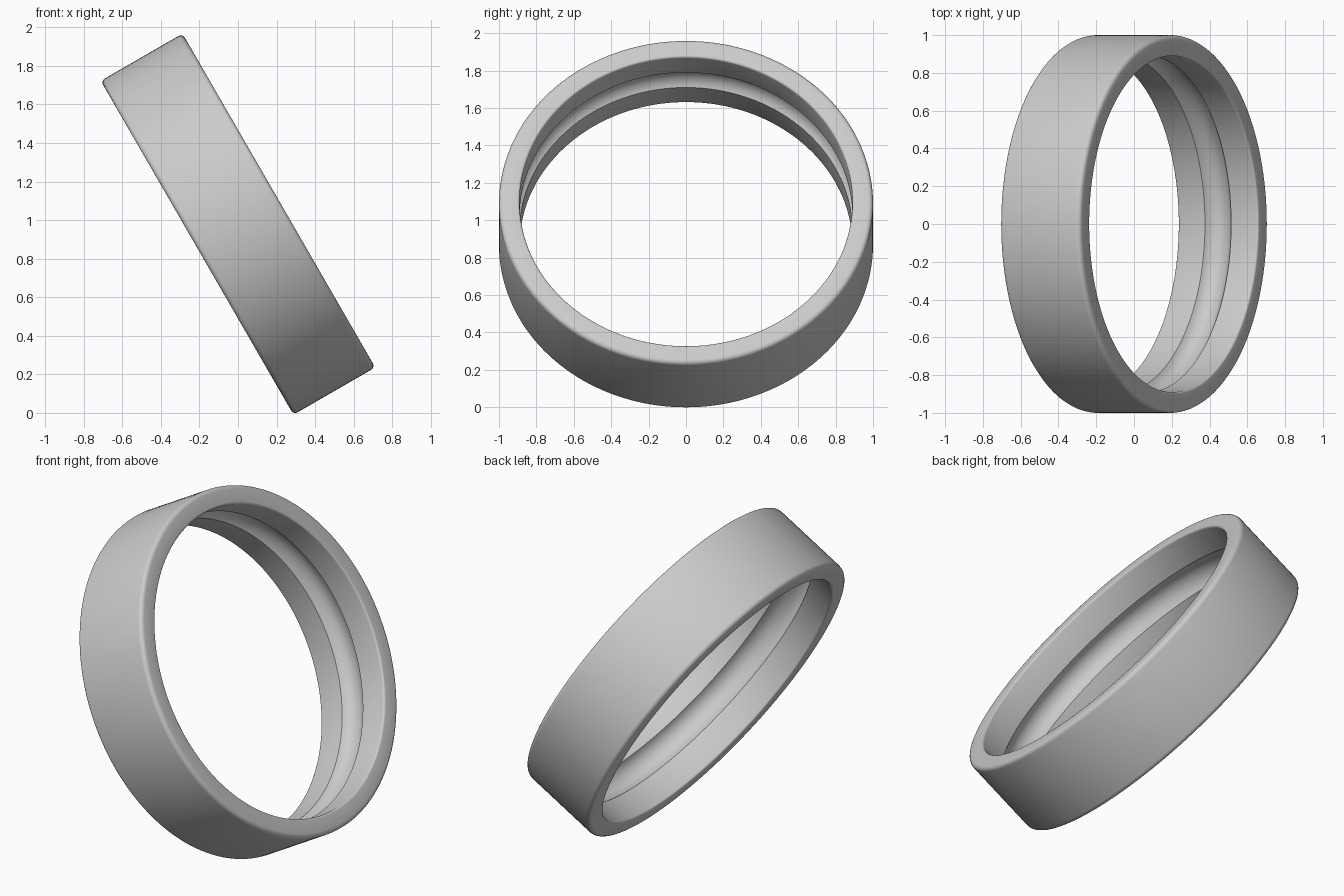
import bpy, bmesh
from math import sin, cos, pi, radians
from mathutils import Matrix, Vector

cube = bpy.data.objects.get("Cube")
if cube:
    bpy.data.objects.remove(cube, do_unlink=True)

OUTER, INNER, HALF = 1.0, 0.89, 0.245
SEGMENTS = 160

metal = bpy.data.materials.new("plain_grey")
metal.use_nodes = True
grey = (0.6, 0.6, 0.6, 1)
metal.diffuse_color = grey
metal.node_tree.nodes["Principled BSDF"].inputs["Base Color"].default_value = grey


def arc(radius, along, size, start, end, steps):
    """Points (radius, along) on an arc, angles in degrees."""
    angles = [radians(start + (end - start) * i / steps) for i in range(steps + 1)]
    return [(radius + size * cos(a), along + size * sin(a)) for a in angles]


# Cross-section: rounded rims and a round groove in the bore
F, f = 0.025, 0.012
groove_half, slope = 0.08, 60
groove_size = groove_half / sin(radians(slope))
groove_centre = INNER - groove_size * cos(radians(slope))
profile = (arc(OUTER - F, -HALF + F, F, -90, 0, 5)
           + arc(OUTER - F, HALF - F, F, 0, 90, 5)
           + arc(INNER + f, HALF - f, f, 90, 180, 4)
           + arc(groove_centre, 0, groove_size, slope, -slope, 14)
           + arc(INNER + f, -HALF + f, f, 180, 270, 4))

# Ring body: sweep the section about the x axis
bm = bmesh.new()
rings = []
for i in range(SEGMENTS):
    t = 2 * pi * i / SEGMENTS
    rings.append([bm.verts.new((a, r * sin(t), r * cos(t))) for r, a in profile])
n = len(profile)
for i, ring in enumerate(rings):
    after = rings[(i + 1) % SEGMENTS]
    for j in range(n):
        k = (j + 1) % n
        bm.faces.new((ring[j], ring[k], after[k], after[j]))
bmesh.ops.recalc_face_normals(bm, faces=bm.faces)

# Lean the axis upward and rest the ring on the ground
bm.transform(Matrix.Rotation(radians(-30), 4, "Y"))
lowest = min(v.co.z for v in bm.verts)
bmesh.ops.translate(bm, verts=bm.verts, vec=Vector((0, 0, -lowest)))

mesh = bpy.data.meshes.new("grooved_ring")
bm.to_mesh(mesh)
bm.free()
mesh.materials.append(metal)
ring_object = bpy.data.objects.new("grooved_ring", mesh)
bpy.context.collection.objects.link(ring_object)
bpy.context.view_layer.objects.active = ring_object
ring_object.select_set(True)
bpy.ops.object.shade_smooth_by_angle(angle=radians(35))
